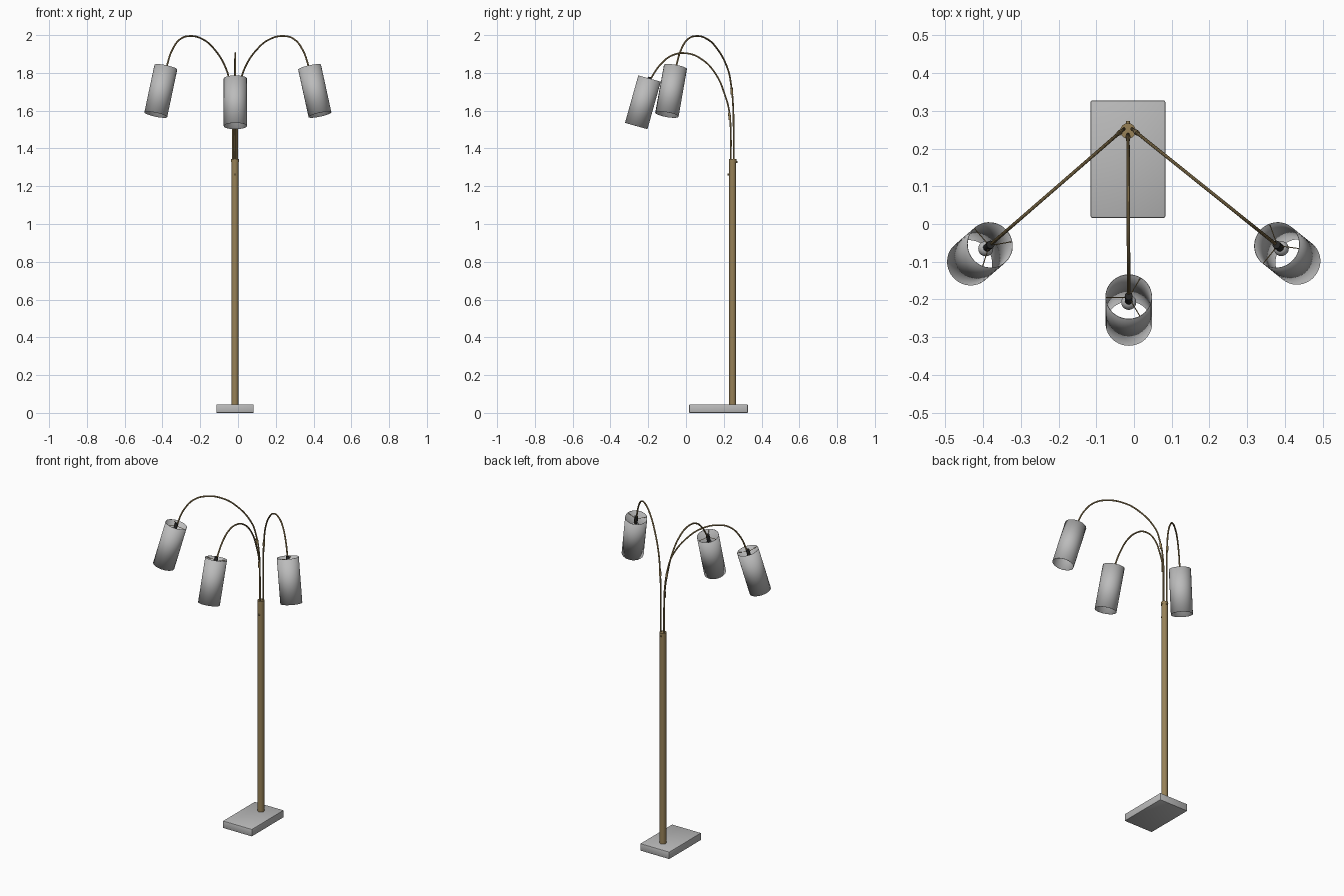
import bpy, bmesh, math
from mathutils import Vector

cube = bpy.data.objects.get("Cube")
if cube:
    bpy.data.objects.remove(cube, do_unlink=True)


def material(name, rgb, metallic=0.0):
    m = bpy.data.materials.new(name)
    m.use_nodes = True
    color = (*rgb, 1)
    m.diffuse_color = color
    m.node_tree.nodes["Principled BSDF"].inputs["Base Color"].default_value = color
    return m


GREY = material("pale grey", (0.5, 0.5, 0.5))
BRASS = material("aged brass", (0.31, 0.22, 0.095))
BLACK = material("black", (0.02, 0.02, 0.02))


def add(name, mesh, mat):
    mesh.materials.clear()
    mesh.materials.append(mat)
    obj = bpy.data.objects.new(name, mesh)
    bpy.context.collection.objects.link(obj)
    bpy.ops.object.select_all(action="DESELECT")
    bpy.context.view_layer.objects.active = obj
    obj.select_set(True)
    bpy.ops.object.shade_smooth_by_angle(angle=math.radians(35))
    return obj


def from_bmesh(name, bm, mat):
    mesh = bpy.data.meshes.new(name)
    bm.to_mesh(mesh)
    bm.free()
    return add(name, mesh, mat)


def rod(name, a, b, radius, mat, sides=24, caps=True):
    """Cylinder running from point a to point b."""
    a, b = Vector(a), Vector(b)
    bm = bmesh.new()
    bmesh.ops.create_cone(bm, cap_ends=caps, segments=sides, radius1=radius,
                          radius2=radius, depth=(b - a).length)
    turn = (b - a).to_track_quat("Z", "Y").to_matrix()
    bmesh.ops.rotate(bm, matrix=turn, verts=bm.verts)
    bmesh.ops.translate(bm, vec=(a + b) / 2, verts=bm.verts)
    return from_bmesh(name, bm, mat)


def tube(name, points, radius, mat):
    """Smooth bent tube through the points."""
    curve = bpy.data.curves.new(name + "_path", "CURVE")
    curve.dimensions = "3D"
    curve.bevel_depth = radius
    curve.bevel_resolution = 3
    curve.resolution_u = 8
    curve.use_fill_caps = True
    spline = curve.splines.new("BEZIER")
    spline.bezier_points.add(len(points) - 1)
    for bp, p in zip(spline.bezier_points, points):
        bp.co = p
        bp.handle_left_type = bp.handle_right_type = "AUTO"
    temp = bpy.data.objects.new(name + "_path", curve)
    bpy.context.collection.objects.link(temp)
    graph = bpy.context.evaluated_depsgraph_get()
    mesh = bpy.data.meshes.new_from_object(temp.evaluated_get(graph))
    bpy.data.objects.remove(temp, do_unlink=True)
    return add(name, mesh, mat)


X, Y = -0.016, 0.247      # pole axis

# Base slab with softened edges
bm = bmesh.new()
bmesh.ops.create_cube(bm, size=1)
bmesh.ops.scale(bm, vec=(0.198, 0.311, 0.045), verts=bm.verts)
bmesh.ops.translate(bm, vec=(X, 0.172, 0.0225), verts=bm.verts)
bmesh.ops.bevel(bm, geom=bm.edges[:], offset=0.004, segments=2,
                affect="EDGES", profile=0.5)
from_bmesh("base", bm, GREY)

# Pole, collar and small screws
rod("pole", (X, Y, 0.044), (X, Y, 1.335), 0.0185, BRASS, 32)
rod("pole_collar", (X, Y, 1.328), (X, Y, 1.345), 0.0205, BRASS, 32)
rod("front_screw", (X, Y - 0.015, 1.262), (X, Y - 0.027, 1.262), 0.005, BRASS, 12)
rod("back_screw", (X, Y + 0.015, 1.328), (X, Y + 0.026, 1.328), 0.005, BRASS, 12)

# Arm profiles: share of the reach, height
SIDE = [(0, 1.33), (0, 1.5), (0.008, 1.62), (0.04, 1.73), (0.1, 1.82),
        (0.3, 1.935), (0.46, 1.98), (0.63, 1.995), (0.78, 1.98),
        (0.9, 1.925), (1, 1.82)]
FRONT = [(0, 1.33), (0, 1.48), (0.02, 1.6), (0.07, 1.68), (0.18, 1.79),
         (0.36, 1.873), (0.55, 1.904), (0.72, 1.893), (0.86, 1.847),
         (1, 1.76)]


def lamp_arm(side, start, end, profile, joint):
    start, end = Vector(start), Vector(end)
    path = [(*start.lerp(end, t), z) for t, z in profile]
    tube(side + "_arm", path, 0.0046, BRASS)
    # Sleeve where the bent tube meets its upright
    i = joint
    a, b = Vector(path[i]), Vector(path[i + 1])
    rod(side + "_sleeve", a.lerp(b, 0.6), a.lerp(b, 0.9), 0.0068, BRASS, 16)

    # Shade hangs tilted outwards along the arm direction
    out = (end - start).normalized()
    axis = Vector((out.x * 0.27, out.y * 0.27, -0.963)).normalized()
    top = Vector((end.x, end.y, profile[-1][1] + 0.01))
    shade = rod(side + "_shade", top, top + axis * 0.261, 0.0618, GREY, 40, False)
    solid = shade.modifiers.new("Wall", "SOLIDIFY")
    solid.thickness = 0.0015
    solid.offset = -1

    # Socket, bulb and wire spokes
    rod(side + "_socket", top - axis * 0.008, top + axis * 0.04, 0.0105, BLACK, 20)
    bm = bmesh.new()
    bmesh.ops.create_uvsphere(bm, u_segments=20, v_segments=12, radius=0.02)
    bmesh.ops.translate(bm, vec=top + axis * 0.055, verts=bm.verts)
    from_bmesh(side + "_bulb", bm, GREY)
    across = axis.cross(Vector((out.x, out.y, 0))).normalized()
    inward = axis.cross(across)
    hub = top + axis * 0.008
    for k in range(3):
        ang = k * math.tau / 3
        spoke = across * math.cos(ang) + inward * math.sin(ang)
        rod(f"{side}_spoke_{k + 1}", hub, hub + spoke * 0.061, 0.0013, BRASS, 8)


lamp_arm("right", (X - 0.011, 0.252), (-0.382, -0.056), SIDE, 2)
lamp_arm("left", (X + 0.011, 0.252), (0.379, -0.056), SIDE, 2)
lamp_arm("front", (X, 0.237), (-0.014, -0.193), FRONT, 1)
